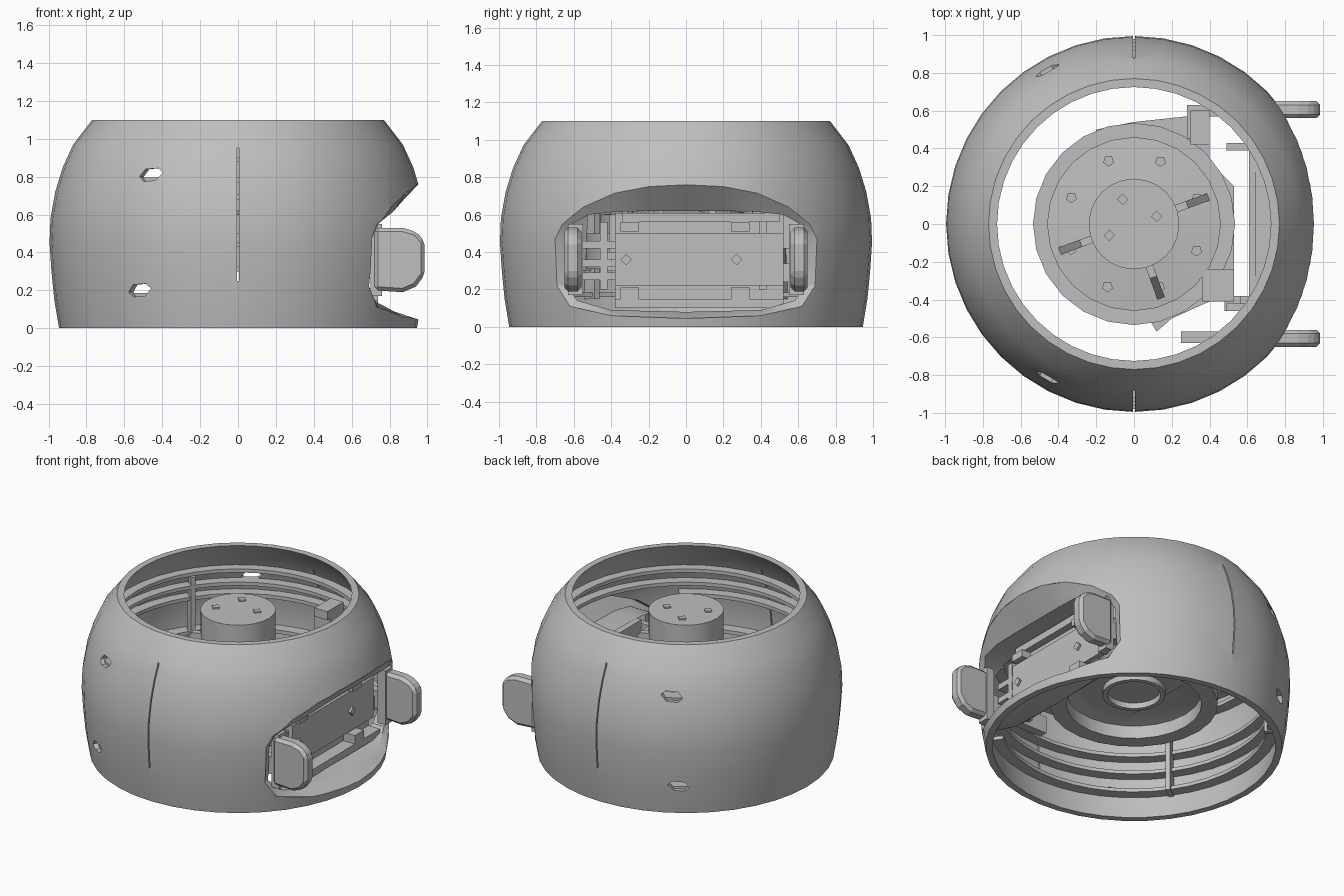
import bpy, bmesh, math
from mathutils import Vector, Matrix

if "Cube" in bpy.data.objects:
    bpy.data.objects.remove(bpy.data.objects["Cube"])

grey = bpy.data.materials.new("plain_grey")
grey.diffuse_color = (0.52, 0.52, 0.52, 1)
grey.use_nodes = True
grey.node_tree.nodes["Principled BSDF"].inputs["Base Color"].default_value = grey.diffuse_color


def finish(name, bm, smooth=None):
    bmesh.ops.recalc_face_normals(bm, faces=bm.faces[:])
    me = bpy.data.meshes.new(name)
    bm.to_mesh(me)
    bm.free()
    me.materials.append(grey)
    ob = bpy.data.objects.new(name, me)
    bpy.context.collection.objects.link(ob)
    if smooth:
        shade(ob, smooth)
    return ob


def select(ob):
    bpy.ops.object.select_all(action='DESELECT')
    ob.select_set(True)
    bpy.context.view_layer.objects.active = ob


def shade(ob, deg):
    select(ob)
    bpy.ops.object.shade_smooth_by_angle(angle=math.radians(deg))


def lathe(name, prof, n=36, start=0, end=360, smooth=35):
    """Spin a closed (r, z) profile, fully or over an arc."""
    bm = bmesh.new()
    full = end - start >= 360
    rings = []
    for i in range(n if full else n + 1):
        a = math.radians(start + (end - start) * i / n)
        rings.append([bm.verts.new((r * math.cos(a), r * math.sin(a), z)) for r, z in prof])
    m = len(prof)
    for i in range(n):
        p, q = rings[i], rings[(i + 1) % len(rings)]
        for j in range(m):
            k = (j + 1) % m
            bm.faces.new((p[j], p[k], q[k], q[j]))
    if not full:
        bm.faces.new(rings[0])
        bm.faces.new(rings[-1])
    bmesh.ops.remove_doubles(bm, verts=bm.verts[:], dist=1e-5)
    return finish(name, bm, smooth)


def box(name, x, y, z, turn=0):
    bm = bmesh.new()
    bmesh.ops.create_cube(bm, size=1)
    c = Vector((sum(x) / 2, sum(y) / 2, sum(z) / 2))
    s = (x[1] - x[0], y[1] - y[0], z[1] - z[0])
    bm.transform(Matrix.Translation(c) @ Matrix.Rotation(math.radians(turn), 4, 'Z')
                 @ Matrix.Diagonal((*s, 1)))
    return finish(name, bm)


def prism(name, pts, place, a, b):
    """Extrude a 2D outline from a to b; place(u, v, w) gives the 3D point."""
    bm = bmesh.new()
    lo = [bm.verts.new(place(u, v, a)) for u, v in pts]
    hi = [bm.verts.new(place(u, v, b)) for u, v in pts]
    bm.faces.new(lo)
    bm.faces.new(hi)
    for i in range(len(pts)):
        j = (i + 1) % len(pts)
        bm.faces.new((lo[i], lo[j], hi[j], hi[i]))
    return finish(name, bm)


def peg(name, pos, direction, r, depth, sides=6):
    bm = bmesh.new()
    bmesh.ops.create_cone(bm, cap_ends=True, segments=sides, radius1=r, radius2=r, depth=depth)
    rot = Vector(direction).to_track_quat('Z', 'Y').to_matrix().to_4x4()
    bm.transform(Matrix.Translation(pos) @ rot)
    return finish(name, bm)


def cut(ob, cutter):
    select(ob)
    mod = ob.modifiers.new("cut", 'BOOLEAN')
    mod.operation, mod.object, mod.solver = 'DIFFERENCE', cutter, 'EXACT'
    bpy.ops.object.modifier_apply(modifier=mod.name)
    bpy.data.objects.remove(cutter)


# Outer shell: open at the top and bottom
OUT = [(.945, 0), (.97, .15), (.985, .3), (.995, .45), (.99, .58), (.965, .72),
       (.925, .85), (.87, .97), (.77, 1.1)]


def radius(z):
    for (r0, z0), (r1, z1) in zip(OUT, OUT[1:]):
        if z0 <= z <= z1:
            return r0 + (r1 - r0) * (z - z0) / (z1 - z0)
    return OUT[0][0]


inner = [(r - .045, z) for r, z in reversed(OUT)]
shell = lathe("shell", OUT + inner, 40, smooth=None)

# Window on the +x side
half_out = [(0, .76), (.2, .75), (.38, .715), (.55, .64), (.66, .55), (.70, .47),
            (.69, .22), (.62, .11), (.4, .06), (0, .045)]
half_in = [(0, .62), (.2, .62), (.38, .615), (.52, .60), (.61, .55), (.645, .47),
           (.64, .22), (.58, .14), (.4, .09), (0, .08)]


def mirror(half):
    return half + [(-y, z) for y, z in half[-2:0:-1]]


outer_loop, inner_loop = mirror(half_out), mirror(half_in)
cut(shell, prism("window_cutter", outer_loop, lambda y, z, x: (x, y, z), .3, 1.3))

# Seams front and back, slots in the left half
for s in (-1, 1):
    cut(shell, box("seam_cutter", (-.004, .004), sorted((s * .8, s * 1.1)), (.25, .95)))
    for x, z in ((-.46, .81), (-.52, .2)):
        r = radius(z)
        y = s * math.sqrt(r * r - x * x)
        c = Matrix.Translation((x, y, z))
        pts = [(-.07, -.01), (-.04, -.035), (.03, -.03), (.07, .01), (.04, .035), (-.04, .03)]
        t = Vector((-y, x, 0)).normalized() * -s
        d = Vector((x, y, 0)).normalized()
        cut(shell, prism("slot_cutter", pts,
                         lambda u, v, w: c @ (t * u + d * w + Vector((0, 0, v))), -.15, .15))
shade(shell, 35)

# Bezel sloping from the shell into the window
bm = bmesh.new()
loops = [[], [], []]
for (y, z), (yi, zi) in zip(outer_loop, inner_loop):
    x = math.sqrt(radius(z) ** 2 - y * y)
    loops[0].append(bm.verts.new((x, y, z)))
    loops[1].append(bm.verts.new((min(.82, x - .01), yi, zi)))
    loops[2].append(bm.verts.new((.64, yi, zi)))
n = len(outer_loop)
for a, b in zip(loops, loops[1:]):
    for i in range(n):
        j = (i + 1) % n
        bm.faces.new((a[i], a[j], b[j], b[i]))
finish("window_bezel", bm, 30)

# Ribs around the inside wall
for z in (.16, .30, .43, .68, .77, .88):
    r = radius(z) - .03
    prof = [(r, z), (r - .09, z), (r - .09, z + .025), (r, z + .025)]
    if z < .7:
        lathe("inner_rib", prof, 30, 52, 308)
    else:
        lathe("inner_rib", prof, 40)
for a in (145, 215):
    c, s = math.cos(math.radians(a)), math.sin(math.radians(a))
    prism("inner_fin", [(.93, .15), (.83, .15), (.83, .85), (.88, .85)],
          lambda r, z, w: (r * c - w * s, r * s + w * c, z), -.015, .015)

# Central hub with a stepped base, hollow underneath
lathe("hub", [(0, .99), (.24, .99), (.24, .62), (.46, .60), (.46, .5), (.535, .5), (.535, .31),
              (.43, .31), (.43, .4), (.3, .43), (.2, .43), (.2, .38), (.17, .38), (.17, .45),
              (0, .45)], 24)
for i in range(8):
    a = math.radians(22 + 45 * i)
    peg("hub_screw", (.36 * math.cos(a), .36 * math.sin(a), .615), (0, 0, 1), .03, .03, 5)
for x, y in ((-.06, .13), (-.13, -.06), (.12, .04)):
    peg("cap_screw", (x, y, .99), (0, 0, 1), .03, .02, 4)
for a in (20, 200, 290):
    c, s = math.cos(math.radians(a)), math.sin(math.radians(a))
    prism("hub_gusset", [(.22, .6), (.42, .6), (.30, .8), (.22, .8)],
          lambda r, z, w: (r * c - w * s, r * s + w * c, z), -.02, .02)

# Mounting plate and brackets between the hub and the window
prism("mounting_plate", [(-.2, .5), (0, .54), (.28, .57), (.28, .63), (.4, .63), (.4, .33),
                         (.53, .2), (.53, -.24), (.4, -.41), (.2, -.5), (.12, -.57), (.09, -.52),
                         (-.2, -.48)], lambda x, y, z: (x, y, z), .42, .46)
box("side_bracket", (.36, .53), (-.41, -.24), (.4, .6))
box("upper_bar", (.3, .4), (.42, .6), (.86, .92))
box("upper_block", (.28, .4), (.45, .63), (.45, .86))
for y in (-.44, .41):
    box("panel_arm", (.49, .66), (y - .02, y + .02), (.2, .56))
box("lower_arm", (.48, .62), (-.46, -.38), (.3, .4))

# Panel inside the window
box("back_panel", (.61, .65), (-.38, .52), (.11, .61))
box("front_panel", (.65, .69), (-.38, .52), (.22, .5))
box("panel_top_strip", (.64, .70), (-.34, .5), (.56, .61))
box("panel_shelf", (.64, .74), (-.38, .52), (.10, .15))
for y in (-.3, .29):
    box("panel_tab", (.64, .72), (y - .05, y + .05), (.51, .56))
    box("panel_tab", (.64, .74), (y - .05, y + .05), (.15, .21))
    peg("panel_screw", (.69, y - .02, .36), (1, 0, 0), .03, .03, 4)
for z in (.25, .32, .42):
    box("side_rail", (.56, .66), (-.56, -.38), (z, z + .04))
box("side_rail", (.56, .66), (.5, .57), (.24, .34))

# Rounded lugs standing out of the window
lug = [(.72, .2), (.87, .19), (.94, .22), (.985, .28), (.985, .46), (.94, .51), (.87, .53), (.72, .53)]
for s in (-1, 1):
    ob = prism("lug", lug, lambda x, z, y: (x, y, z), s * .56, s * .65)
    select(ob)
    bev = ob.modifiers.new("bevel", 'BEVEL')
    bev.width, bev.segments = .02, 1
    bpy.ops.object.modifier_apply(modifier="bevel")
    box("lug_cap", (.70, .76), sorted((s * .55, s * .63)), (.17, .55))
box("lug_arm", (.25, .75), (-.63, -.57), (.26, .38))
box("lug_arm", (.4, .75), (.57, .63), (.26, .38))
